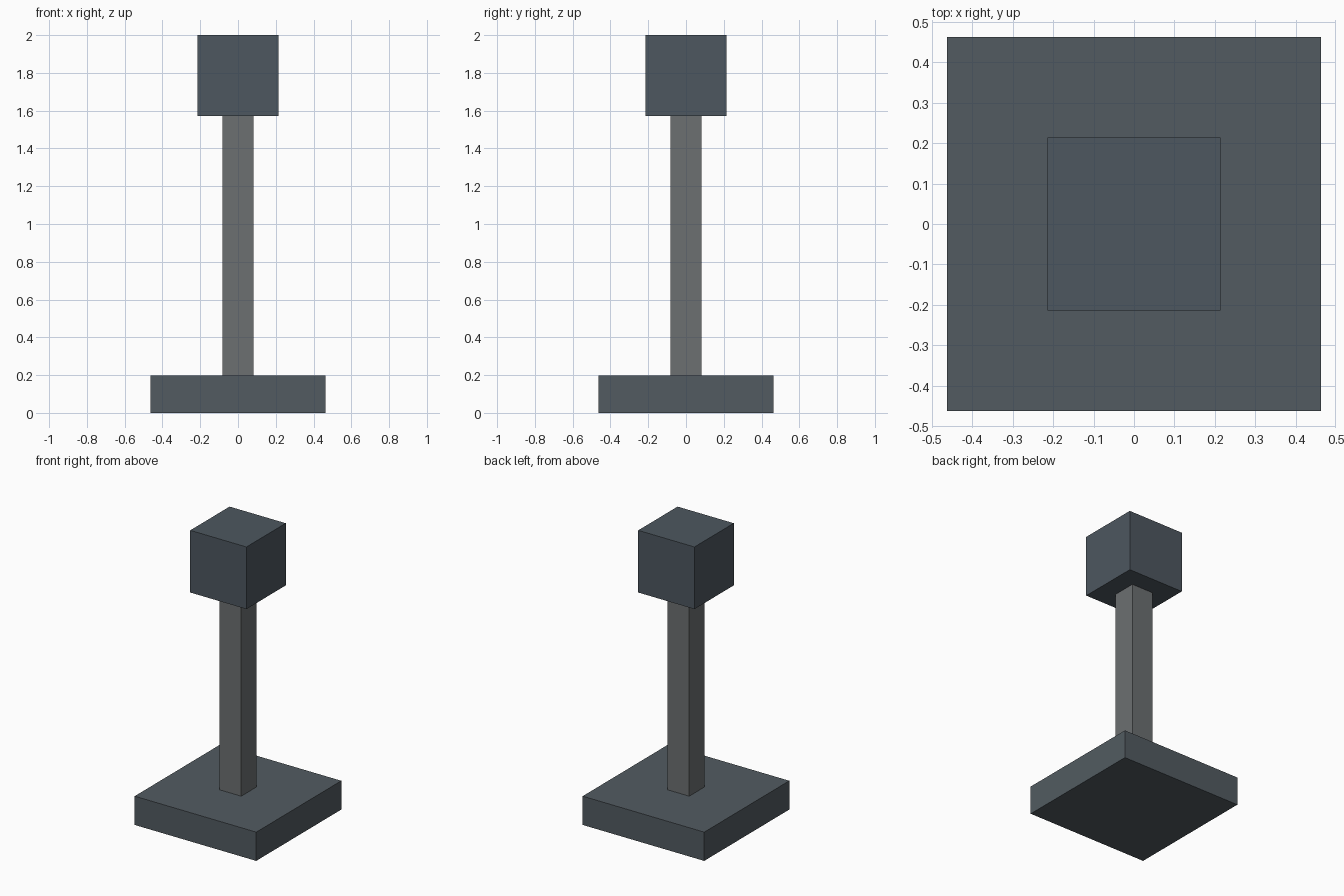
import bpy

if "Cube" in bpy.data.objects:
    bpy.data.objects.remove(bpy.data.objects["Cube"])


def box(name, half, z0, z1, color):
    """Square block centred on the z axis, spanning z0 to z1."""
    bpy.ops.mesh.primitive_cube_add(size=1, location=(0, 0, (z0 + z1) / 2))
    ob = bpy.context.object
    ob.name = name
    ob.scale = (2 * half, 2 * half, z1 - z0)
    bpy.ops.object.transform_apply(location=False, rotation=False, scale=True)
    mat = bpy.data.materials.new(name + "_material")
    mat.diffuse_color = (*color, 1)
    mat.use_nodes = True
    mat.node_tree.nodes["Principled BSDF"].inputs["Base Color"].default_value = mat.diffuse_color
    ob.data.materials.append(mat)
    return ob


BASE_TOP, HEAD_BOTTOM = 0.198, 1.572

# Flat foot slab
box("base", 0.463, 0, BASE_TOP, (0.085, 0.105, 0.12))
# Slim upright
box("post", 0.082, BASE_TOP, HEAD_BOTTOM, (0.15, 0.16, 0.165))
# Cube on top
box("head", 0.214, HEAD_BOTTOM, 2.0, (0.075, 0.095, 0.115))
